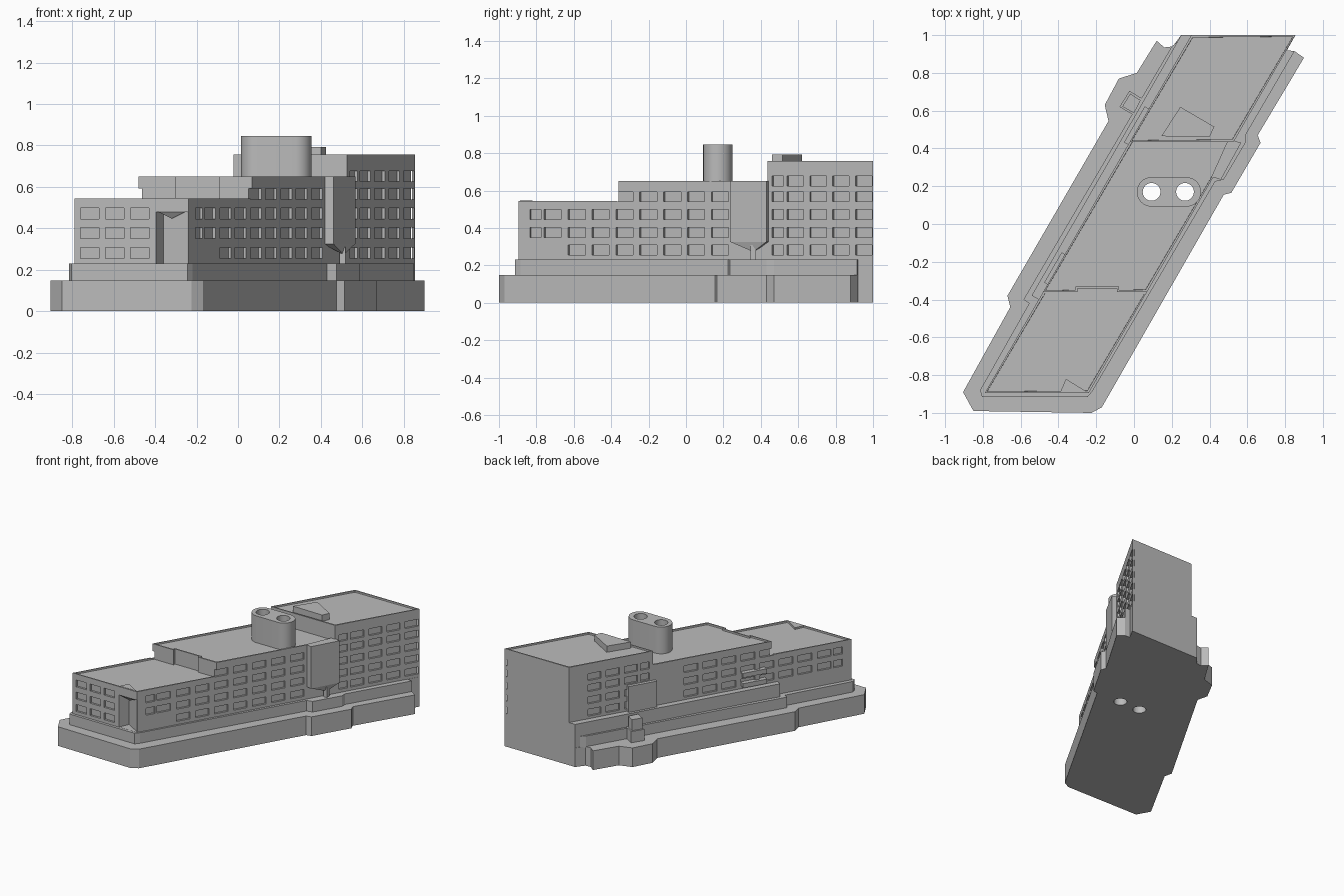
import bpy, bmesh, math
from mathutils import Vector

if "Cube" in bpy.data.objects:
    bpy.data.objects.remove(bpy.data.objects["Cube"], do_unlink=True)

GREY = (0.5, 0.5, 0.5, 1)
mat = bpy.data.materials.new("concrete_grey")
mat.use_nodes = True
mat.diffuse_color = GREY
bsdf = mat.node_tree.nodes["Principled BSDF"]
bsdf.inputs["Base Color"].default_value = GREY
bsdf.inputs["Roughness"].default_value = 0.8

SLOPE = 0.577          # the long walls run at 30 degrees to the y axis
FRONT = -0.895


def finish(bm, name):
    bmesh.ops.recalc_face_normals(bm, faces=bm.faces)
    mesh = bpy.data.meshes.new(name)
    bm.to_mesh(mesh)
    bm.free()
    mesh.materials.append(mat)
    ob = bpy.data.objects.new(name, mesh)
    bpy.context.collection.objects.link(ob)
    return ob


def add_prism(bm, pts, z0, z1):
    low = [bm.verts.new((x, y, z0)) for x, y in pts]
    top = [bm.verts.new((x, y, z1)) for x, y in pts]
    bm.faces.new(low[::-1])
    roof = bm.faces.new(top)
    for i in range(len(pts)):
        j = (i + 1) % len(pts)
        bm.faces.new((low[i], low[j], top[j], top[i]))
    return roof


def prism(name, pts, z0, z1, parapet=False):
    bm = bmesh.new()
    roof = add_prism(bm, pts, z0, z1)
    bmesh.ops.recalc_face_normals(bm, faces=bm.faces)
    if parapet:
        bmesh.ops.inset_region(bm, faces=[roof], thickness=0.014)
        bmesh.ops.inset_region(bm, faces=[roof], thickness=0.001, depth=-0.012)
    return finish(bm, name)


def hanging_point(name, pts, z, apex):
    """Inverted pyramid under an overhang."""
    bm = bmesh.new()
    ring = [bm.verts.new((x, y, z)) for x, y in pts]
    tip = bm.verts.new(apex)
    bm.faces.new(ring)
    for i in range(len(ring)):
        bm.faces.new((ring[i], ring[(i + 1) % len(ring)], tip))
    return finish(bm, name)


def cut(ob, cutter):
    mod = ob.modifiers.new("cut", "BOOLEAN")
    mod.operation = "DIFFERENCE"
    mod.solver = "EXACT"
    mod.object = cutter
    bpy.context.view_layer.update()
    bpy.context.view_layer.objects.active = ob
    bpy.ops.object.modifier_apply(modifier=mod.name)


def wall(y, side, out=0.0):
    """Point on a long wall (side 1 right, -1 left), pushed outwards."""
    x = (-0.24 if side > 0 else -0.79) + (y - FRONT) * SLOPE
    return Vector((x, y)) + Vector((0.866, -0.5)) * side * out


def slab(y0, y1, side, inner, outer):
    return [wall(y0, side, inner), wall(y0, side, outer),
            wall(y1, side, outer), wall(y1, side, inner)]


def section(y0, y1):
    return [wall(y0, -1), wall(y0, 1), wall(y1, 1), wall(y1, -1)]


# Stepped podium
base = prism("podium_base", [
    (-0.905, -0.89), (-0.85, -0.99), (-0.225, -1.0), (-0.17, -0.97),
    (0.475, 0.155), (0.515, 0.165), (0.67, 0.43), (0.655, 0.47),
    (0.9, 0.88), (0.85, 0.915), (0.81, 0.92), (0.855, 1.0), (0.25, 1.0),
    (0.205, 0.94), (0.16, 0.935), (0.12, 0.97), (0.015, 0.8), (-0.08, 0.77),
    (-0.155, 0.63), (-0.135, 0.545), (-0.67, -0.38), (-0.655, -0.44)], 0, 0.148)
tier = prism("podium_upper_tier", [
    (-0.815, -0.88), (-0.805, -0.915), (-0.245, -0.915), (-0.22, -0.885),
    (0.43, 0.225), (0.475, 0.235), (0.59, 0.43), (0.59, 0.47),
    (0.85, 0.915), (0.81, 0.92), (0.855, 1.0), (0.27, 1.0),
    (0.2, 0.94), (-0.585, -0.4), (-0.555, -0.42)], 0.14, 0.23)
prism("side_terrace", [wall(-0.4, -1, -0.01), wall(-0.4, -1, 0.043),
                       (0.25, 1.0), (0.32, 1.0)], 0.14, 0.33)

# Three roof levels of the main building
low = prism("low_block", section(FRONT, -0.33), 0.22, 0.545, True)
left, right = wall(-0.36, -1), wall(-0.36, 1)
mid = prism("middle_block", [
    left, (-0.3, -0.36), (-0.3, -0.342), (-0.09, -0.342), (-0.09, -0.36),
    right, wall(0.46, 1), wall(0.46, -1)], 0.22, 0.65, True)
high = prism("high_block", section(0.435, 1.0), 0.22, 0.757, True)

# Recessed windows, cut as rows on the long walls and the front
bm = bmesh.new()
ROWS = (0.255, 0.35, 0.445, 0.54, 0.625)
columns = [(-0.835, 0.06, 3), (-0.76, 0.092, 3)]
columns += [(-0.63 + 0.1275 * i, 0.092, 3 if i < 2 else 4) for i in range(7)]
columns += [(0.46, 0.06, 5)] + [(0.54 + 0.122 * i, 0.088, 5) for i in range(4)]
for y, length, count in columns:
    for row, z in enumerate(ROWS[:count]):
        for side in (1, -1):
            if row == 0 and (side < 0 or y < -0.7):
                continue
            if side < 0 and y > 0.9:
                continue
            add_prism(bm, slab(y, y + length, side, -0.015, 0.01), z, z + 0.053)
for i in range(3):
    x = -0.76 + 0.12 * i
    for z in ROWS[:3]:
        add_prism(bm, [(x, FRONT - 0.01), (x + 0.09, FRONT - 0.01),
                       (x + 0.09, FRONT + 0.015), (x, FRONT + 0.015)], z, z + 0.053)
windows = finish(bm, "window_cutter")

# Triangular entrance recess at the front corner
porch = [(-0.395, -0.91), (-0.395, FRONT), (-0.36, -0.82), (-0.245, -0.886), (-0.23, -0.91)]
door = prism("entrance_cutter", porch, 0.231, 0.48)

# Rooftop stack with two flues that run down through the building
TANK_Y, RADIUS = 0.17, 0.078
outline = []
for cx, start in ((0.277, -90), (0.093, 90)):
    for i in range(17):
        a = math.radians(start + i * 180 / 16)
        outline.append((cx + RADIUS * math.cos(a), TANK_Y + RADIUS * math.sin(a)))
stack = prism("roof_stack", outline, 0.63, 0.845)
bm = bmesh.new()
for cx in (0.093, 0.27):
    ring = [(cx + 0.047 * math.cos(math.tau * i / 32),
             TANK_Y + 0.047 * math.sin(math.tau * i / 32)) for i in range(32)]
    add_prism(bm, ring, -0.1, 1.0)
flues = finish(bm, "flue_cutter")

for ob, cutters in ((low, (windows, door)), (mid, (windows, flues)),
                    (high, (windows,)), (base, (flues,)),
                    (tier, (flues,)), (stack, (flues,))):
    for cutter in cutters:
        cut(ob, cutter)
for cutter in (windows, door, flues):
    bpy.data.objects.remove(cutter, do_unlink=True)
bpy.context.view_layer.objects.active = stack
stack.select_set(True)
bpy.ops.object.shade_smooth_by_angle(angle=math.radians(30))
stack.select_set(False)

# Entrance canopy point and the raised triangle on the roof above it
corner = [(-0.39, FRONT), (-0.25, FRONT), (-0.36, -0.82)]
hanging_point("entrance_canopy", corner, 0.482, (-0.32, -0.87, 0.447))
prism("roof_corner_plate", [(-0.39, -0.888), (-0.25, -0.888), (-0.36, -0.82)], 0.53, 0.547)

# Hanging stair bay on the right wall with its post
bay = [(0.41, 0.25), (0.46, 0.235), (0.567, 0.43), (0.5, 0.45)]
prism("stair_bay", bay, 0.325, 0.65)
hanging_point("stair_bay_underside", bay, 0.326, (0.51, 0.36, 0.272))
prism("stair_bay_post", [(0.49, 0.345), (0.52, 0.345), (0.52, 0.375), (0.49, 0.375)], 0.22, 0.31)

# Penthouse wedge on the high roof
prism("roof_wedge", [(0.145, 0.465), (0.4, 0.46), (0.425, 0.515), (0.245, 0.62)], 0.73, 0.793)

# Left wall bay and two balcony ledges
prism("left_wall_bay", slab(0.42, 0.61, -1, -0.02, 0.025), 0.32, 0.53)
for z in (0.34, 0.42):
    prism("balcony_ledge", slab(-0.32, -0.16, -1, -0.02, 0.02), z, z + 0.035)

# Kiosk beside the left terrace
prism("kiosk_plinth", [(-0.077, 0.62), (0.0, 0.575), (0.05, 0.66), (-0.024, 0.705)], 0.14, 0.235)
prism("kiosk", [(-0.062, 0.622), (0.0, 0.587), (0.035, 0.655), (-0.02, 0.69)], 0.23, 0.32)
